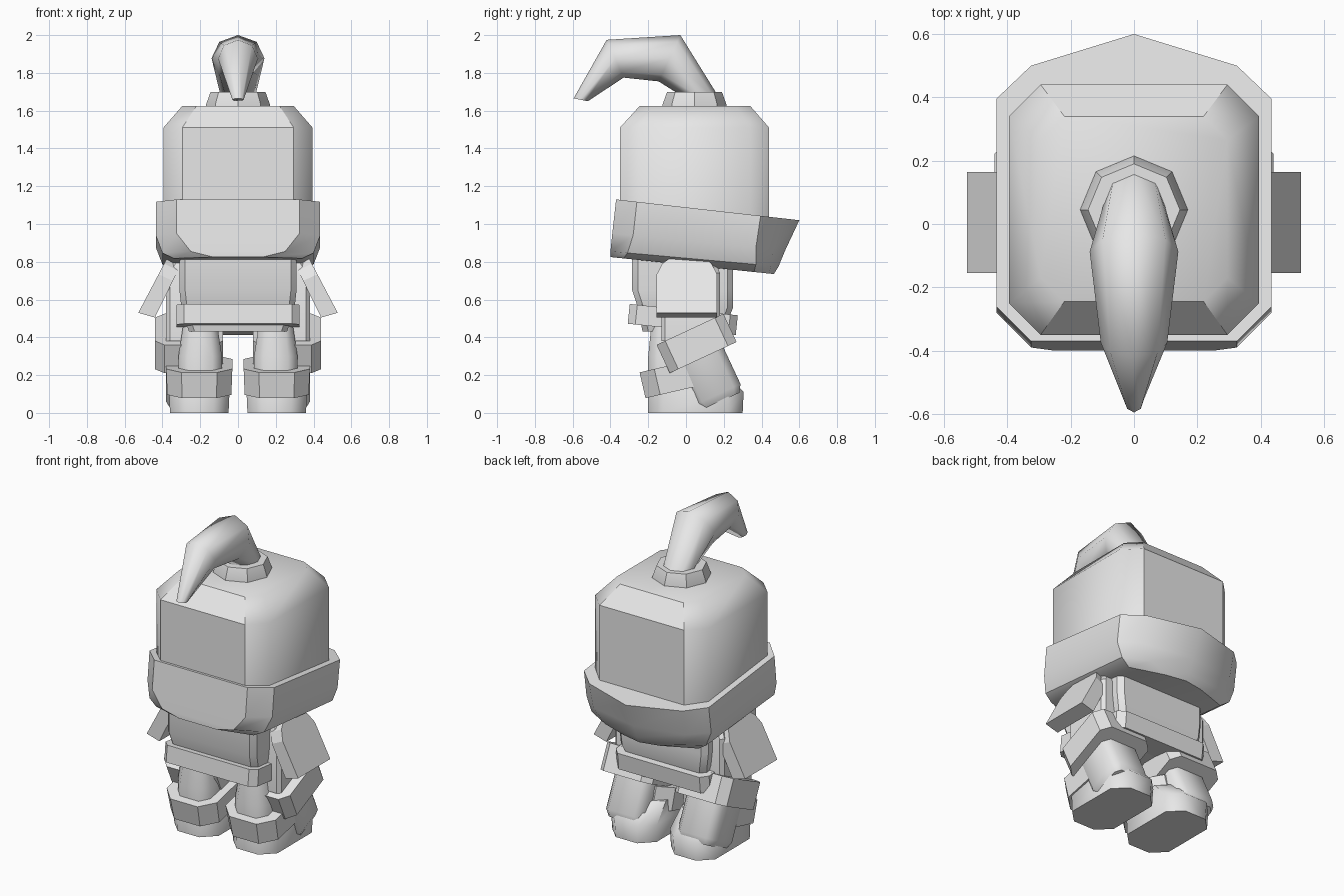
import bpy, bmesh, math
from mathutils import Matrix, Vector

cube = bpy.data.objects.get("Cube")
if cube:
    bpy.data.objects.remove(cube)

grey = bpy.data.materials.new("light grey")
grey.use_nodes = True
grey.diffuse_color = (0.8, 0.8, 0.8, 1)
grey.node_tree.nodes["Principled BSDF"].inputs["Base Color"].default_value = (0.8, 0.8, 0.8, 1)


def ring(hx, y0, y1, cut, z, cx=0):
    """Rectangle with cut corners, lying flat at height z."""
    return [Vector((cx + x, y, z)) for x, y in (
        (-hx + cut, y0), (hx - cut, y0), (hx, y0 + cut), (hx, y1 - cut),
        (hx - cut, y1), (-hx + cut, y1), (-hx, y1 - cut), (-hx, y0 + cut))]


def loft(name, rings, angle=30, tilt=0, pivot=(0, 0, 0)):
    """Capped skin over rings with equal point counts, tilted about x."""
    bm = bmesh.new()
    rows = [[bm.verts.new(p) for p in r] for r in rings]
    n = len(rows[0])
    for a, b in zip(rows, rows[1:]):
        for i in range(n):
            j = (i + 1) % n
            bm.faces.new((a[i], a[j], b[j], b[i]))
    bm.faces.new(rows[0][::-1])
    bm.faces.new(rows[-1])
    if tilt:
        bmesh.ops.rotate(bm, verts=bm.verts, cent=pivot,
                         matrix=Matrix.Rotation(math.radians(tilt), 3, 'X'))
    bmesh.ops.recalc_face_normals(bm, faces=bm.faces)
    mesh = bpy.data.meshes.new(name)
    bm.to_mesh(mesh)
    bm.free()
    mesh.materials.append(grey)
    ob = bpy.data.objects.new(name, mesh)
    bpy.context.collection.objects.link(ob)
    bpy.ops.object.select_all(action='DESELECT')
    ob.select_set(True)
    bpy.context.view_layer.objects.active = ob
    bpy.ops.object.shade_smooth_by_angle(angle=math.radians(angle))
    return ob


def mirrored(ob):
    """Mirror a left part over to the right side."""
    mod = ob.modifiers.new("Mirror", 'MIRROR')
    mod.use_axis[0] = True


# Hood: cut-corner box with a bevelled crown
hood = loft("hood", [
    ring(0.395, -0.35, 0.44, 0.1, 0.9),
    ring(0.395, -0.35, 0.44, 0.1, 1.51),
    ring(0.295, -0.245, 0.34, 0.075, 1.625)], 48)
for p in hood.data.polygons:
    if abs(p.normal.y) > 0.6 and abs(p.normal.x) < 0.1:
        p.use_smooth = False


# Brim: sloping ring with a pointed back and a narrowed underside
def brim_ring(hx, fx, front, side0, side1, back, tip, z_front, z_back):
    pts = [(-fx, front), (fx, front), (hx, side0), (hx, side1), (fx, back),
           (0, tip), (-fx, back), (-hx, side1), (-hx, side0)]
    slope = (z_back - z_front) / (tip - front)
    return [Vector((x, y, z_front + (y - front) * slope)) for x, y in pts]


loft("brim", [
    brim_ring(0.34, 0.13, -0.4, -0.33, 0.36, 0.44, 0.465, 0.825, 0.735),
    brim_ring(0.40, 0.25, -0.4, -0.31, 0.37, 0.45, 0.49, 0.855, 0.775),
    brim_ring(0.435, 0.325, -0.39, -0.28, 0.37, 0.46, 0.525, 0.95, 0.86),
    brim_ring(0.435, 0.325, -0.37, -0.26, 0.395, 0.5, 0.6, 1.13, 1.02)], 35)


# Collar and curved horn on top
def loop(centre, u, hx, n=8):
    """Octagon across x and the direction u, with a corner on u."""
    return [centre + u * math.cos(math.tau * i / n)
            + Vector((hx * math.sin(math.tau * i / n), 0, 0)) for i in range(n)]


loft("collar", [loop(Vector((0, 0.045, z)), Vector((0, r, 0)), r)
                for z, r in ((1.61, 0.17), (1.63, 0.17), (1.7, 0.145))])

horn = []
for outer, inner, hx in (((0.175, 1.67), (-0.01, 1.67), 0.09),
                         ((-0.03, 2.0), (-0.145, 1.755), 0.14),
                         ((-0.42, 1.975), (-0.33, 1.775), 0.105),
                         ((-0.595, 1.665), (-0.52, 1.65), 0.03)):
    a, b = Vector((0, *outer)), Vector((0, *inner))
    horn.append(loop((a + b) / 2, (a - b) / 2, hx))
loft("horn", horn, 60)

# Torso and belt
loft("torso", [
    ring(0.26, -0.23, 0.2, 0.03, 0.43),
    ring(0.30, -0.255, 0.25, 0.03, 0.56),
    ring(0.31, -0.285, 0.25, 0.03, 0.65),
    ring(0.31, -0.285, 0.25, 0.03, 0.88)])
loft("belt", [ring(0.325, -0.305, 0.27, 0.04, z) for z in (0.44, 0.545)],
     tilt=-6, pivot=(0, 0, 0.49))

# Arms: sleeve block with a slanted shoulder plate outside it
mirrored(loft("sleeve", [
    ring(0.09, -0.13, 0.18, 0.02, 0.38, 0.29),
    ring(0.09, -0.13, 0.18, 0.02, 0.74, 0.29),
    ring(0.05, -0.1, 0.15, 0.02, 0.81, 0.29)]))

outline = [(-0.155, 0), (0.165, 0), (0.165, 0.68), (0.135, 0.87), (0.08, 1),
           (-0.07, 1), (-0.125, 0.87), (-0.155, 0.68)]
low_out, high_out = Vector((0.528, 0, 0.53)), Vector((0.37, 0, 0.83))
low_in, high_in = Vector((0.44, 0, 0.505)), Vector((0.3, 0, 0.79))
mirrored(loft("shoulder_plate", [
    [low.lerp(high, t) + Vector((0, y, 0)) for y, t in outline]
    for low, high in ((low_in, high_in), (low_out, high_out))], 20))

# Front legs and boots
mirrored(loft("leg", [
    ring(0.115, -0.2, 0.12, 0.05, 0.2, 0.2),
    ring(0.115, -0.2, 0.12, 0.05, 0.3, 0.2),
    ring(0.085, -0.18, 0.1, 0.04, 0.5, 0.2)], 50))
mirrored(loft("boot", [
    ring(0.155, -0.2, 0.3, 0.08, 0, 0.205),
    ring(0.16, -0.2, 0.305, 0.08, 0.11, 0.205),
    ring(0.15, -0.17, 0.2, 0.08, 0.22, 0.205)], 50))
mirrored(loft("boot_cuff", [
    ring(0.17, -0.235, 0.16, 0.08, 0.12, 0.205),
    ring(0.175, -0.235, 0.16, 0.08, 0.26, 0.205)], 35,
    tilt=13, pivot=(0, -0.04, 0.19)))

# Rear limbs: tilted block with a wide cuff
pivot = (0, 0.055, 0.37)
mirrored(loft("rear_limb", [
    ring(0.11, -0.07, 0.15, 0.03, 0.035, 0.25),
    ring(0.13, -0.09, 0.175, 0.04, 0.075, 0.25),
    ring(0.13, -0.09, 0.175, 0.04, 0.44, 0.25)], 50, tilt=25, pivot=pivot))
mirrored(loft("rear_cuff", [
    ring(0.18, -0.14, 0.25, 0.05, 0.285, 0.26),
    ring(0.18, -0.14, 0.25, 0.05, 0.45, 0.26)], 30, tilt=25, pivot=pivot))
